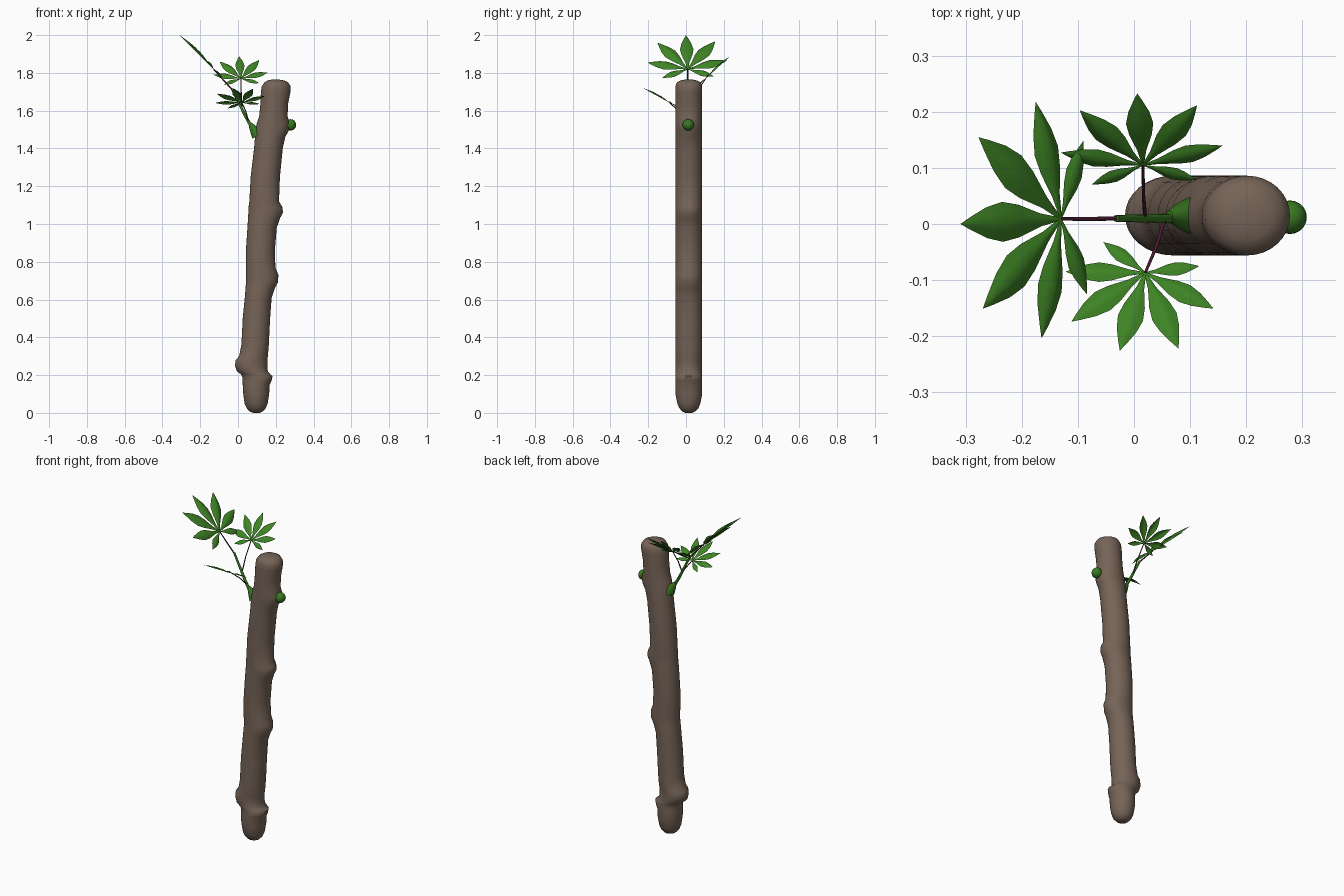
import bpy
import bmesh
from math import sin, cos, pi, radians
from mathutils import Vector, Matrix

cube = bpy.data.objects.get("Cube")
if cube:
    bpy.data.objects.remove(cube)


def material(name, rgb):
    m = bpy.data.materials.new(name)
    m.use_nodes = True
    m.diffuse_color = (*rgb, 1)
    m.node_tree.nodes["Principled BSDF"].inputs["Base Color"].default_value = (*rgb, 1)
    return m


BARK = material("brown bark", (0.18, 0.127, 0.095))
LEAF = material("leaf green", (0.048, 0.23, 0.018))
SHOOT = material("shoot green", (0.04, 0.19, 0.015))
STALK = material("maroon stalk", (0.07, 0.012, 0.03))
MID_Y = 0.015


def finish(bm, name, mat, angle=60):
    mesh = bpy.data.meshes.new(name)
    bm.to_mesh(mesh)
    bm.free()
    mesh.materials.append(mat)
    ob = bpy.data.objects.new(name, mesh)
    bpy.context.collection.objects.link(ob)
    bpy.ops.object.select_all(action='DESELECT')
    ob.select_set(True)
    bpy.context.view_layer.objects.active = ob
    bpy.ops.object.shade_smooth_by_angle(angle=radians(angle))
    return ob


def skin(bm, rings):
    """Bridge a list of equal vertex rings and cap both ends."""
    n = len(rings[0])
    for a, b in zip(rings, rings[1:]):
        for i in range(n):
            j = (i + 1) % n
            bm.faces.new((a[i], a[j], b[j], b[i]))
    bm.faces.new(rings[0][::-1])
    bm.faces.new(rings[-1])


# Woody stem: height, left edge, right edge, with bulges at the nodes
PROFILE = [
    (0.0, 0.08, 0.115), (0.008, 0.062, 0.132), (0.025, 0.046, 0.147),
    (0.05, 0.035, 0.157), (0.1, 0.028, 0.165), (0.15, 0.025, 0.168),
    (0.17, 0.024, 0.178), (0.195, 0.022, 0.183), (0.205, 0.015, 0.17),
    (0.22, -0.006, 0.158), (0.25, -0.016, 0.155), (0.28, -0.012, 0.156),
    (0.3, 0.006, 0.158), (0.36, 0.018, 0.163), (0.5, 0.025, 0.17),
    (0.61, 0.036, 0.178), (0.66, 0.04, 0.195), (0.69, 0.042, 0.211),
    (0.73, 0.042, 0.214), (0.77, 0.042, 0.198), (0.86, 0.042, 0.195),
    (0.98, 0.05, 0.205), (1.03, 0.053, 0.222), (1.06, 0.055, 0.238),
    (1.09, 0.056, 0.235), (1.12, 0.06, 0.217), (1.25, 0.067, 0.222),
    (1.4, 0.085, 0.237), (1.46, 0.09, 0.25), (1.5, 0.093, 0.272),
    (1.535, 0.1, 0.275), (1.57, 0.112, 0.262), (1.64, 0.119, 0.266),
    (1.7, 0.121, 0.278), (1.73, 0.126, 0.278), (1.75, 0.14, 0.265),
    (1.76, 0.157, 0.245), (1.765, 0.18, 0.215),
]
bm = bmesh.new()
rings = []
SIDES = 32
for z, left, right in PROFILE:
    rx = (right - left) / 2
    ry = min(0.071, rx) if z < 0.06 or z > 1.74 else 0.071
    rings.append([bm.verts.new(((left + right) / 2 + rx * cos(2 * pi * i / SIDES),
                                MID_Y + ry * sin(2 * pi * i / SIDES), z))
                  for i in range(SIDES)])
skin(bm, rings)
finish(bm, "woody_stem", BARK)


# Tapered round stalks
def tube(name, points, r0, r1, mat, sides=10):
    bm = bmesh.new()
    pts = [Vector(p) for p in points]
    rings = []
    for k, p in enumerate(pts):
        d = (pts[min(k + 1, len(pts) - 1)] - pts[max(k - 1, 0)]).normalized()
        rot = d.to_track_quat('Z', 'Y')
        r = r0 + (r1 - r0) * k / (len(pts) - 1)
        rings.append([bm.verts.new(p + rot @ Vector((r * cos(2 * pi * i / sides),
                                                     r * sin(2 * pi * i / sides), 0)))
                      for i in range(sides)])
    skin(bm, rings)
    return finish(bm, name, mat)


HUBS = {"side": Vector((-0.13, 0.009, 1.82)),
        "back": Vector((0.016, 0.105, 1.77)),
        "front": Vector((0.02, -0.087, 1.642))}

tube("green_shoot", [(0.085, 0.01, 1.49), (0.04, 0.01, 1.57), (0.005, 0.01, 1.64),
                     (-0.032, 0.01, 1.715)], 0.009, 0.006, SHOOT)
tube("side_leaf_stalk", [(-0.028, 0.01, 1.708), (-0.08, 0.009, 1.765), HUBS["side"]],
     0.004, 0.003, STALK)
tube("back_leaf_stalk", [(0.02, 0.01, 1.61), (0.017, 0.05, 1.69), HUBS["back"]],
     0.0035, 0.0025, STALK)
tube("front_leaf_stalk", [(0.055, 0.01, 1.545), (0.04, -0.04, 1.6), HUBS["front"]],
     0.0035, 0.0025, STALK)

# Buds: a pointed one under the shoot and a round one opposite
tube("shoot_bud", [(0.105, MID_Y, 1.47), (0.088, MID_Y, 1.495), (0.074, MID_Y, 1.515),
                   (0.062, MID_Y, 1.535)], 0.034, 0.008, SHOOT, 16)
bm = bmesh.new()
bmesh.ops.create_uvsphere(bm, u_segments=20, v_segments=12, radius=0.03,
                          matrix=Matrix.Translation((0.278, MID_Y - 0.003, 1.525)))
finish(bm, "round_bud", SHOOT)


# Hand-shaped leaves: seven folded leaflets fanned around a hub
FAN = [(0, 1), (37, 1), (75, 0.86), (114, 0.59)]
OUTLINE = [(0, 0.01), (0.2, 0.045), (0.42, 0.115), (0.58, 0.14), (0.74, 0.108), (0.9, 0.045)]


def leaf(name, hub, forward, normal, size):
    f = Vector(forward).normalized()
    n = Vector(normal).normalized()
    s = n.cross(f).normalized()
    bm = bmesh.new()
    for angle, length in FAN:
        for side in ((1, -1) if angle else (1,)):
            a = radians(angle * side)
            d = f * cos(a) + s * sin(a)
            w = n.cross(d)
            reach = size * length
            tip = bm.verts.new(hub + d * reach)
            rows = []
            for u, half in OUTLINE:
                mid = hub + d * reach * u
                rows.append([bm.verts.new(mid + w * reach * half * k
                                          + n * reach * half * 0.4 * (1 - abs(k)))
                             for k in (-1, -0.5, 0, 0.5, 1)])
            for p, q in zip(rows, rows[1:]):
                for i in range(4):
                    bm.faces.new((p[i], q[i], q[i + 1], p[i + 1]))
            for i in range(4):
                bm.faces.new((rows[-1][i], tip, rows[-1][i + 1]))
    bmesh.ops.recalc_face_normals(bm, faces=bm.faces)
    for face in bm.faces:
        if face.normal.dot(n) < 0:
            face.normal_flip()
    return finish(bm, name, LEAF)


leaf("side_leaf", HUBS["side"], (-1, -0.05, 1), (1, 0, 1), 0.254)
leaf("back_leaf", HUBS["back"], (-0.08, 1, 0.92), (0, -0.92, 1), 0.174)
leaf("front_leaf", HUBS["front"], (-0.045, -0.138, 0.076), (0, 0.55, 1), 0.165)
